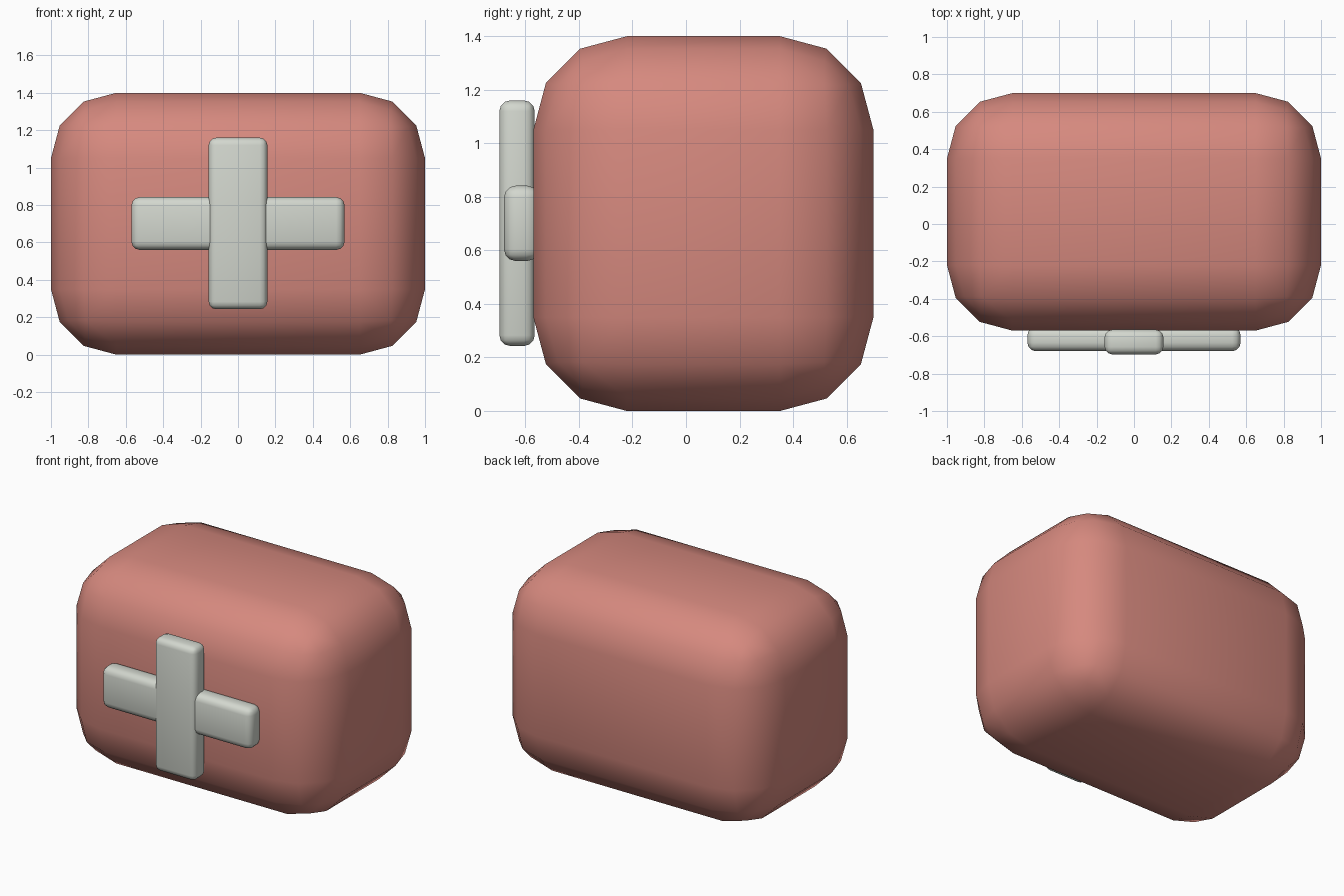
import bpy
import math

if "Cube" in bpy.data.objects:
    bpy.data.objects.remove(bpy.data.objects["Cube"], do_unlink=True)


def make_material(name, rgb):
    mat = bpy.data.materials.new(name)
    mat.use_nodes = True
    colour = (*rgb, 1.0)
    mat.diffuse_color = colour
    mat.node_tree.nodes["Principled BSDF"].inputs["Base Color"].default_value = colour
    return mat


def rounded_box(name, low, high, radius, segments, mat):
    """Box between two corners with rounded edges and smooth shading."""
    size = [b - a for a, b in zip(low, high)]
    centre = [(a + b) / 2 for a, b in zip(low, high)]
    bpy.ops.mesh.primitive_cube_add(size=1, location=centre)
    obj = bpy.context.object
    obj.name = name
    obj.scale = size
    bpy.ops.object.transform_apply(location=False, rotation=False, scale=True)
    obj.data.materials.append(mat)
    bevel = obj.modifiers.new("rounding", 'BEVEL')
    bevel.width = radius
    bevel.segments = segments
    bpy.ops.object.modifier_apply(modifier=bevel.name)
    bpy.ops.object.shade_smooth_by_angle(angle=math.radians(60))
    return obj


red = make_material("soft red", (0.67, 0.25, 0.21))
white = make_material("off white", (0.65, 0.68, 0.62))

# Case with large rounded edges
rounded_box("case", (-1, -0.57, 0), (1, 0.70, 1.4), 0.35, 3, red)

# Cross on the front: the upright stands slightly proud of the crossbar
rounded_box("cross_upright", (-0.157, -0.697, 0.243), (0.157, -0.565, 1.16), 0.04, 3, white)
rounded_box("cross_bar", (-0.57, -0.68, 0.56), (0.57, -0.55, 0.842), 0.045, 3, white)
